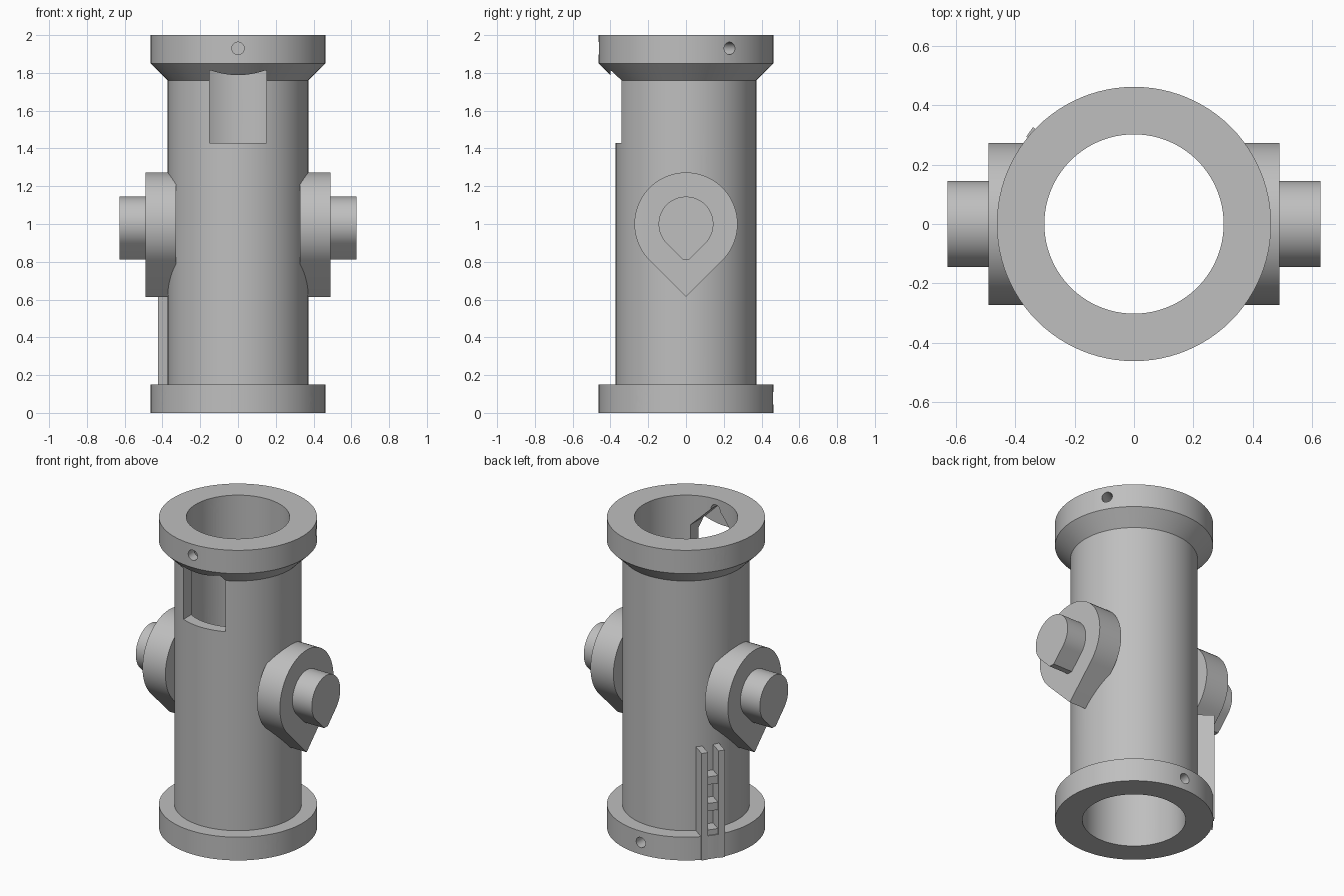
import bpy, bmesh, math
from mathutils import Matrix, Vector

old = bpy.data.objects.get("Cube")
if old:
    bpy.data.objects.remove(old, do_unlink=True)

grey = bpy.data.materials.new("plain grey")
grey.use_nodes = True
COLOUR = (0.52, 0.52, 0.52, 1)
grey.diffuse_color = COLOUR
grey.node_tree.nodes["Principled BSDF"].inputs["Base Color"].default_value = COLOUR

# Axis frames: local (u, v, w) to world
ALONG_X = Matrix(((0, 0, 1, 0), (1, 0, 0, 0), (0, 1, 0, 0), (0, 0, 0, 1)))
ALONG_FRONT = Matrix(((1, 0, 0, 0), (0, 0, -1, 0), (0, 1, 0, 0), (0, 0, 0, 1)))


def finish(name, bm):
    bmesh.ops.recalc_face_normals(bm, faces=bm.faces)
    mesh = bpy.data.meshes.new(name)
    bm.to_mesh(mesh)
    bm.free()
    mesh.materials.append(grey)
    obj = bpy.data.objects.new(name, mesh)
    bpy.context.collection.objects.link(obj)
    return obj


def prism(name, outline, start, end, frame):
    bm = bmesh.new()
    face = bm.faces.new([bm.verts.new((u, v, start)) for u, v in outline])
    out = bmesh.ops.extrude_face_region(bm, geom=[face])
    moved = [g for g in out["geom"] if isinstance(g, bmesh.types.BMVert)]
    bmesh.ops.translate(bm, verts=moved, vec=(0, 0, end - start))
    bm.transform(frame)
    return finish(name, bm)


def box(name, low, high, angle):
    outline = [(low[0], low[1]), (high[0], low[1]), (high[0], high[1]), (low[0], high[1])]
    return prism(name, outline, low[2], high[2], Matrix.Rotation(angle, 4, "Z"))


def lathe(name, profile, steps=96):
    bm = bmesh.new()
    rings = [[bm.verts.new((r * math.cos(a), r * math.sin(a), z)) for r, z in profile]
             for a in (math.tau * i / steps for i in range(steps))]
    n = len(profile)
    for i in range(steps):
        a, b = rings[i], rings[(i + 1) % steps]
        for j in range(n):
            k = (j + 1) % n
            bm.faces.new((a[j], b[j], b[k], a[k]))
    return finish(name, bm)


def teardrop(radius, point, centre=1.0, reach=None, steps=48):
    """Circle with a 45 degree point; point is +1 for up, -1 for down."""
    tip = radius * math.sqrt(2)
    pts = []
    for i in range(steps + 1):
        a = math.radians(-45 + 270 * i / steps)
        pts.append((radius * math.cos(a), centre - point * radius * math.sin(a)))
    if reach is None:
        pts.append((0, centre + point * tip))
    else:
        half = tip - reach
        pts += [(-half, centre + point * reach), (half, centre + point * reach)]
    return pts


def cut(obj, cutters):
    bpy.context.view_layer.objects.active = obj
    for cutter in cutters:
        mod = obj.modifiers.new("cut", "BOOLEAN")
        mod.operation = "DIFFERENCE"
        mod.solver = "EXACT"
        mod.object = cutter
        bpy.ops.object.modifier_apply(modifier=mod.name)


# Hollow body with a flange at each end
FLANGE, TUBE, BORE = 0.462, 0.372, 0.302
body = lathe("body_tube", [(BORE, 0), (FLANGE, 0), (FLANGE, 0.15), (TUBE, 0.15),
                           (TUBE, 1.76), (FLANGE, 1.85), (FLANGE, 2), (BORE, 2)])

# Side bosses and their spigots
parts = [body]
bored = [body]
for side, sign in (("left", 1), ("right", -1)):
    boss = prism(side + "_boss", teardrop(0.273, -1), sign * 0.327, sign * 0.49, ALONG_X)
    spigot = prism(side + "_spigot", teardrop(0.145, -1, reach=0.187),
                   sign * 0.45, sign * 0.628, ALONG_X)
    bored += [boss, spigot]
    parts += [boss, spigot]

# Cross bore through both sides
bore = prism("cross_bore_cutter", teardrop(0.106, 1), -0.8, 0.8, ALONG_X)
for obj in bored:
    cut(obj, [bore])

# Gabled front window
window = prism("window_cutter", [(-0.15, 1.43), (0.15, 1.43), (0.15, 1.81),
                                 (0, 1.96), (-0.15, 1.81)], 0.15, 0.40, ALONG_FRONT)
cutters = [window]

# Three screw holes in each flange
for z, first in ((1.93, -90), (0.077, -30)):
    for i in range(3):
        a = math.radians(first + 120 * i)
        bm = bmesh.new()
        bmesh.ops.create_cone(bm, cap_ends=True, segments=24, radius1=0.033,
                              radius2=0.033, depth=0.4)
        bm.transform(Matrix.Translation(Vector((0.4 * math.cos(a), 0.4 * math.sin(a), z)))
                     @ Matrix.Rotation(a, 4, "Z") @ Matrix.Rotation(math.pi / 2, 4, "Y"))
        cutters.append(finish("screw_hole_cutter", bm))

# Ladder strip at the back, with its slot through the lower flange
LADDER = math.radians(145)
cutters.append(box("slot_cutter", (0.40, -0.034, -0.1), (0.6, 0.034, 0.17), LADDER))
cut(body, cutters)
for name, low, high in (("inner", -0.072, -0.033), ("outer", 0.033, 0.072)):
    parts.append(box("ladder_rail_" + name, (0.35, low, 0), (0.466, high, 0.69), LADDER))
for i in range(3):
    z = 0.135 + 0.171 * i
    parts.append(box("ladder_rung", (0.35, -0.04, z), (0.455, 0.04, z + 0.05), LADDER))

for cutter in cutters + [bore]:
    bpy.data.objects.remove(cutter, do_unlink=True)

# Smooth round surfaces, keep edges sharp
bpy.ops.object.select_all(action="DESELECT")
for obj in parts:
    obj.select_set(True)
bpy.context.view_layer.objects.active = body
bpy.ops.object.shade_smooth_by_angle(angle=math.radians(25))
